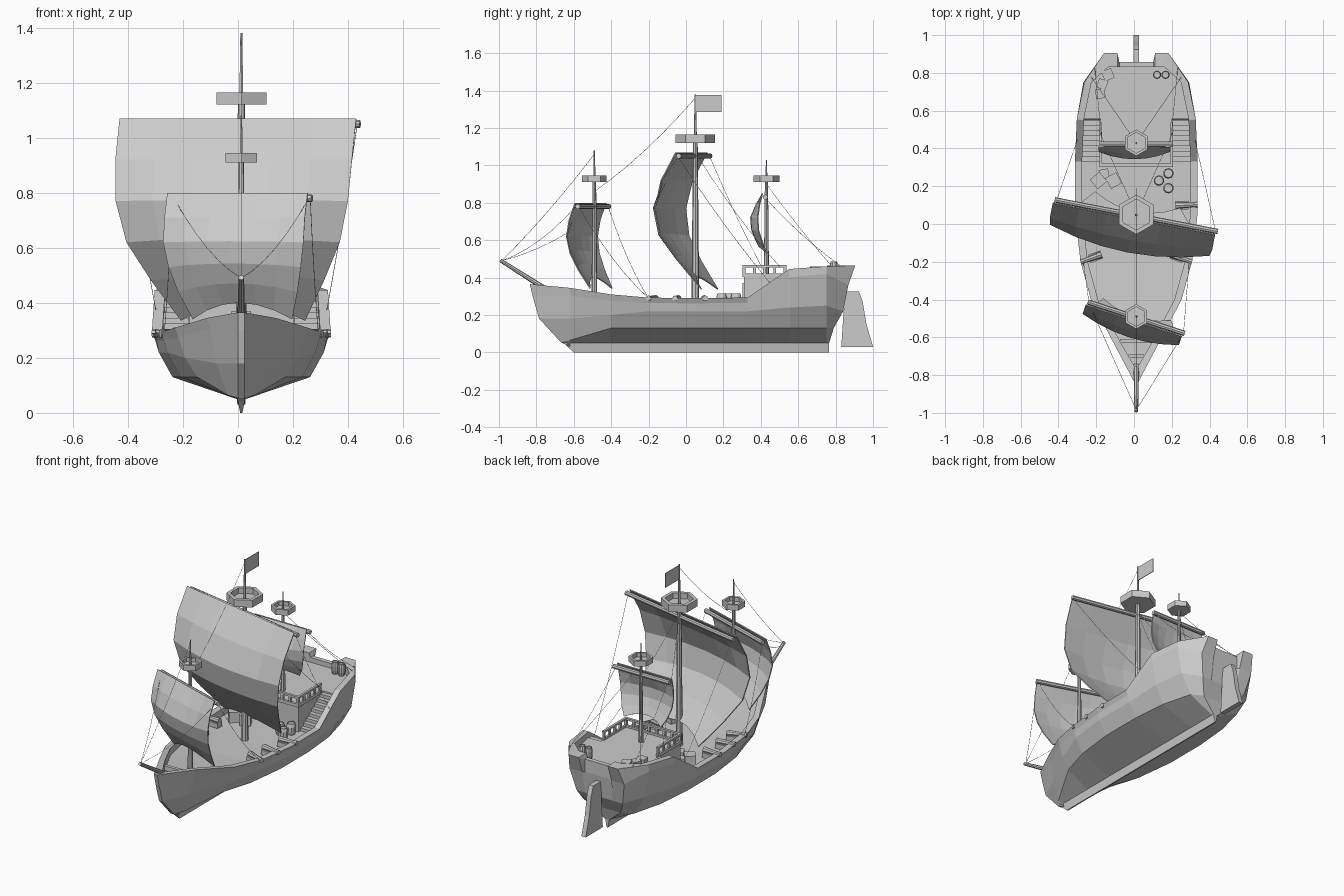
import bpy, bmesh, math
from mathutils import Vector, Matrix

if "Cube" in bpy.data.objects:
    bpy.data.objects.remove(bpy.data.objects["Cube"])

CX = 0.012  # ship centreline


def finish(name, bm, loc=(CX, 0, 0)):
    bmesh.ops.recalc_face_normals(bm, faces=bm.faces)
    me = bpy.data.meshes.new(name)
    bm.to_mesh(me)
    bm.free()
    ob = bpy.data.objects.new(name, me)
    bpy.context.collection.objects.link(ob)
    ob.location = loc
    return ob


def box(name, c, s, rot=0):
    bm = bmesh.new()
    m = Matrix.Translation(c) @ Matrix.Rotation(rot, 4, 'Z') @ Matrix.Diagonal((*s, 1))
    bmesh.ops.create_cube(bm, size=1, matrix=m)
    return finish(name, bm)


def rod(name, a, b, r1, r2, n=8):
    a, b = Vector(a), Vector(b)
    d = b - a
    m = Matrix.Translation((a + b) / 2) @ d.to_track_quat('Z', 'Y').to_matrix().to_4x4()
    bm = bmesh.new()
    bmesh.ops.create_cone(bm, cap_ends=True, segments=n, radius1=r1, radius2=r2, depth=d.length, matrix=m)
    return finish(name, bm)


def lathe(name, prof, pos, n):
    bm = bmesh.new()
    rings = []
    for r, z in prof:
        ang = [math.pi / 2 + 2 * math.pi * i / n for i in range(n)]
        rings.append([bm.verts.new((pos[0] + r * math.cos(a), pos[1] + r * math.sin(a), z)) for a in ang])
    for p, q in zip(rings, rings[1:]):
        for i in range(n):
            bm.faces.new((p[i], p[(i + 1) % n], q[(i + 1) % n], q[i]))
    bm.faces.new(rings[0])
    bm.faces.new(rings[-1])
    return finish(name, bm)


def plate(name, pts, w_top, w_bot=None):
    """yz outline given thickness in x; lowest points may be thinner"""
    w_bot = w_top if w_bot is None else w_bot
    zmin = min(p[1] for p in pts)
    bm = bmesh.new()
    sides = []
    for s in (-1, 1):
        sides.append([bm.verts.new((s * (w_bot if z == zmin else w_top) / 2, y, z)) for y, z in pts])
        bm.faces.new(sides[-1])
    n = len(pts)
    for i in range(n):
        j = (i + 1) % n
        bm.faces.new((sides[0][i], sides[0][j], sides[1][j], sides[1][i]))
    return finish(name, bm)


# Hull: y, chine w/z, bilge w/z, wale w/z, rail w/z, deck z
ROWS = [
    (-.62, .05, .065, .09, .18, .113, .305, .125, .345, .285),
    (-.40, .16, .13, .205, .20, .228, .275, .24, .31, .265),
    (-.20, .22, .13, .27, .22, .282, .264, .295, .293, .25),
    (.05, .25, .13, .30, .22, .308, .262, .324, .29, .245),
    (.33, .25, .13, .30, .22, .313, .265, .325, .293, .245),
    (.55, .23, .13, .29, .24, .315, .40, .315, .445, .245),
    (.556, .23, .13, .29, .24, .315, .402, .315, .446, .41),
    (.75, .18, .13, .25, .25, .28, .42, .275, .46, .41)]
stations = []
stem = [(.012, -.62, .03), (.012, -.67, .055), (.012, -.785, .18), (.012, -.82, .30), (.012, -.835, .365)]
stations.append(stem + [(0, -.77, .355), (0, -.77, .29), (0, -.77, .29)])
for y, cw, cz, bw, bz, ww, wz, rw, rz, dz in ROWS:
    iw = rw - .038
    stations.append([(.015, y, .05), (cw, y, cz), (bw, y, bz), (ww, y, wz), (rw, y, rz),
                     (iw, y, rz), (iw, y, dz), (0, y, dz)])
stern_y, stern_z = (.765, .79, .84, .868, .905), (.05, .13, .22, .36, .465)
for k, ws in enumerate([(.015, .11, .16, .19, .17), (.012, .08, .10, .10, .10), (.01, .07, .09, .09, .09), (0,) * 5]):
    ys = stern_y if k < 2 else [min(v, .858) for v in stern_y]
    rz = .465 if k < 2 else .44
    ix = (.15, .10, .09, 0)[k]
    stations.append([(w, y, z) for w, y, z in zip(ws, ys, stern_z[:4] + (rz,))] +
                    [(ix, .83, rz), (ix, .83, .41), (0, .83, .41)])
bm = bmesh.new()
grid = [[bm.verts.new(p) for p in s] for s in stations]
for i in range(len(grid) - 1):
    for j in range(6 if i > len(ROWS) else 7):
        bm.faces.new((grid[i][j], grid[i + 1][j], grid[i + 1][j + 1], grid[i][j + 1]))
bmesh.ops.remove_doubles(bm, verts=bm.verts, dist=.0005)
hull = finish("hull", bm)
mir = hull.modifiers.new("mirror", 'MIRROR')
mir.use_clip = True
plate("stem_post", [p[1:] for p in stem] + [(-.78, .36), (-.62, .06)], .024)
plate("keel", [(-.60, 0), (.765, 0), (.765, .055), (-.66, .055)], .03, .008)
plate("rudder", [(.83, .03), (1.0, .03), (.965, .15), (.945, .27), (.925, .325), (.85, .325)], .03)

# Raised stern cabin with open balustrade and side stairs
box("cabin", (0, .435, .325), (.38, .25, .17))
box("cabin_door", (0, .308, .31), (.07, .01, .12))
box("front_handrail", (0, .311, .461), (.39, .016, .012))
box("front_wall", (0, .311, .412), (.39, .016, .02))
for i in range(8):
    box("front_baluster", (-.187 + .0534 * i, .311, .438), (.016, .014, .045))
for s in (-1, 1):
    box("side_handrail", (s * .188, .42, .461), (.014, .234, .012))
    box("side_wall", (s * .188, .42, .412), (.014, .234, .02))
    for i in range(5):
        box("side_baluster", (s * .188, .311 + .0545 * i, .438), (.012, .016, .045))
    for i in range(8):
        h = .02 * (i + 1)
        box("stair", (s * .242, .343 + .0275 * i, .245 + h / 2), (.1, .0275, h))

# Masts, lookout nests, bowsprit, flag
for nm, y, z0, z1, r, nz, nr, nh in (("main", .05, .245, 1.38, .021, 1.12, .105, .045),
                                     ("fore", -.49, .26, 1.08, .016, .91, .066, .035),
                                     ("mizzen", .43, .40, 1.03, .014, .91, .07, .035)):
    rod(nm + "_mast", (0, y, z0), (0, y, nz), r, r * .6)
    rod(nm + "_topmast", (0, y, nz), (0, y, z1), r * .4, r * .2, 6)
    lathe(nm + "_nest", [(nr, nz), (nr, nz + nh), (nr * .78, nz + nh), (nr * .78, nz + .01)], (0, y), 6)
rod("bowsprit", (0, -.76, .345), (0, -.992, .492), .014, .010)
plate("flag", [(.05, 1.285), (.19, 1.285), (.19, 1.375), (.05, 1.375)], .004)


# Billowing square sails, each hung in front of a rotated yard
def sail(name, y, ang, zs, widths, depths, cross, arch, yard):
    bm = bmesh.new()
    cols, n = 6, len(zs)
    g = []
    for k in range(n):
        row = []
        for c in range(cols + 1):
            u = 2 * c / cols - 1
            bulge = 1 - u * u
            t = k / (n - 1)
            row.append(bm.verts.new((u * widths[k], -.014 - depths[k] - cross * bulge * min(1, 2.5 * t),
                                     zs[k] + arch * bulge * t ** 3)))
        g.append(row)
    for k in range(n - 1):
        for c in range(cols):
            bm.faces.new((g[k][c], g[k][c + 1], g[k + 1][c + 1], g[k + 1][c]))
    ob = finish(name + "_sail", bm, (CX - .01, y, 0))
    ob.rotation_euler.z = ang
    so = ob.modifiers.new("thickness", 'SOLIDIFY')
    so.thickness = .006
    d = Vector((math.cos(ang), math.sin(ang), 0)) * yard
    o = Vector((0, y + .004, zs[0] - .02))
    rod(name + "_yard", o - d, o + d, .014, .014, 8)


sail("main", .04, math.radians(-11), (1.07, .92, .77, .62, .48, .335), (.438, .438, .43, .395, .32, .23),
     (.0, .08, .115, .09, .005, -.10), .065, .065, .44)
sail("fore", -.50, math.radians(-18), (.80, .71, .62, .53, .44, .34), (.268, .268, .268, .253, .228, .19),
     (.0, .033, .048, .033, -.005, -.06), .042, .06, .27)
sail("mizzen", .42, 0, (.85, .79, .72, .65, .59, .535), (.19, .19, .187, .178, .16, .13),
     (.0, .015, .025, .02, .0, -.02), .038, .03, .195)

# Cannons pointing out over the rails
for y, x, a in ((-.18, .235, .35), (-.05, .25, .15), (.10, .262, -.05)):
    for s in (-1, 1):
        d = Vector((s * math.cos(a), -math.sin(a), 0))
        c = Vector((s * x, y, .289))
        rod("cannon", c - d * .055, c + d * .055, .018, .012, 8)
        rod("cannon_muzzle", c + d * .05, c + d * .063, .015, .015, 8)
        box("cannon_carriage", c - d * .02 - Vector((0, 0, .025)), (.07, .045, .03), -s * a)

# Cargo
for x, y, z, r, h in ((.12, .23, .245, .028, .07), (.17, .19, .245, .028, .07), (.17, .268, .245, .028, .07),
                      (.11, .79, .41, .022, .075), (.155, .79, .41, .022, .075)):
    lathe("barrel", [(r * .8, z), (r, z + h * .3), (r, z + h * .7), (r * .8, z + h), (r * .7, z + h), (r * .7, z + h * .93)],
          (x, y), 10)
for x, y, z, s, a in ((-.20, .23, .245, .065, .7), (-.12, .23, .245, .065, .5), (-.17, .265, .245, .05, .2),
                      (-.18, .74, .41, .05, 1.2), (-.19, .69, .41, .05, .1), (-.15, .79, .41, .055, .4)):
    box("crate", (x, y, z + s / 2), (s, s, s), a)
# Fore deck cross beams
for y, w in ((-.70, .08), (-.62, .17)):
    box("bow_beam", (0, y, .305), (w, .02, .03))


# Rigging lines with a little sag
def rope(a, b, sag=.03):
    cu = bpy.data.curves.new("rope", 'CURVE')
    cu.dimensions = '3D'
    cu.bevel_depth = .0011
    cu.bevel_resolution = 0
    sp = cu.splines.new('POLY')
    sp.points.add(6)
    a, b = Vector(a), Vector(b)
    for i, p in enumerate(sp.points):
        t = i / 6
        q = a.lerp(b, t)
        p.co = (q.x, q.y, q.z - 4 * sag * t * (1 - t), 1)
    ob = bpy.data.objects.new("rope", cu)
    bpy.context.collection.objects.link(ob)
    ob.location.x = CX


tip = (0, -.985, .49)
rope((0, .05, 1.36), (0, -.49, .86), .03)
rope((0, -.49, 1.06), tip, .02)
for s in (-1, 1):
    rope((s * .25, -.5 - s * .08, .79), tip, .04)
    rope((s * .42, .045 - s * .085, 1.04), (s * .31, .45, .37), .02)
    rope((s * .25, -.5 - s * .08, .79), (s * .28, -.2, .29), .04)
    rope((0, .05, 1.07), (s * .20, .50, .46), .03)
    rope((0, .43, .90), (s * .24, .78, .46), .01)
    rope((s * .18, .42, .83), (s * .22, .83, .46), .02)
